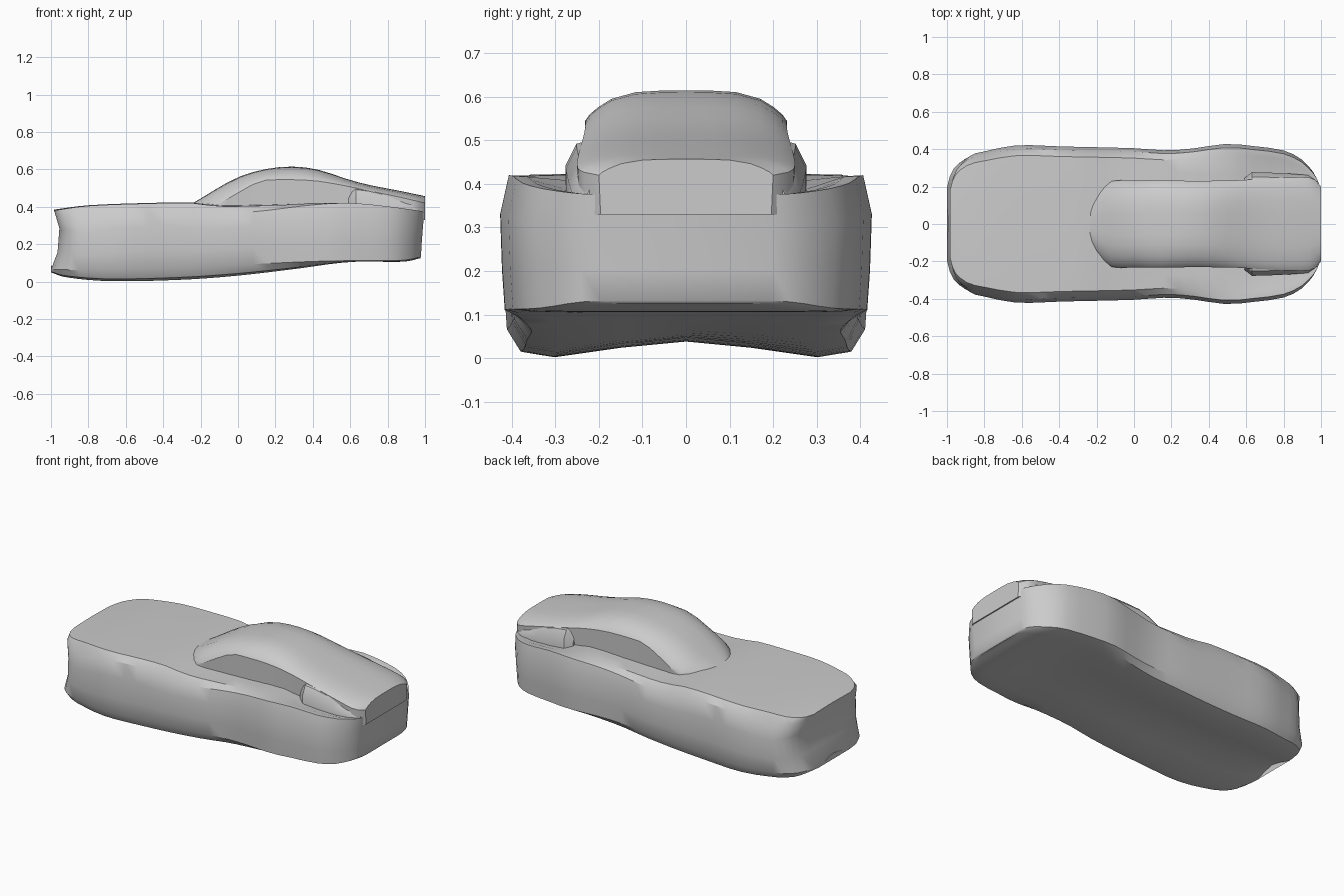
import bpy
import bmesh

if "Cube" in bpy.data.objects:
    bpy.data.objects.remove(bpy.data.objects["Cube"])


def curve(points):
    """Return a smooth function through (x, value) points."""
    n = len(points)

    def slope(i):
        a, b = points[max(i - 1, 0)], points[min(i + 1, n - 1)]
        return (b[1] - a[1]) / (b[0] - a[0])

    def f(x):
        i = 0
        while i < n - 2 and x > points[i + 1][0]:
            i += 1
        (x0, v0), (x1, v1) = points[i], points[i + 1]
        d = x1 - x0
        t = min(max((x - x0) / d, 0), 1)
        return (v0 * (1 + 2 * t) * (1 - t) ** 2 + slope(i) * d * t * (1 - t) ** 2
                + v1 * t * t * (3 - 2 * t) + slope(i + 1) * d * t * t * (t - 1))
    return f


def finish(name, bm, angle):
    bmesh.ops.recalc_face_normals(bm, faces=bm.faces)
    mesh = bpy.data.meshes.new(name)
    bm.to_mesh(mesh)
    bm.free()
    ob = bpy.data.objects.new(name, mesh)
    bpy.context.collection.objects.link(ob)
    bpy.ops.object.select_all(action='DESELECT')
    ob.select_set(True)
    bpy.context.view_layer.objects.active = ob
    bpy.ops.object.shade_smooth_by_angle(angle=angle)
    return ob


def loft(name, stations, half_section, angle=0.55):
    """Skin mirrored half sections; half sections start and end on y = 0."""
    bm = bmesh.new()
    rings = []
    for x in stations:
        half = half_section(x)
        pts = half + [(px, -y, z) for px, y, z in half[-2:0:-1]]
        rings.append([bm.verts.new(p) for p in pts])
    n = len(rings[0])
    for a, b in zip(rings, rings[1:]):
        for i in range(n):
            j = (i + 1) % n
            bm.faces.new((a[i], a[j], b[j], b[i]))
    # end caps as strips from side to side
    for r in (rings[0], rings[-1]):
        for i in range(n // 2):
            quad = [r[i], r[i + 1], r[n - i - 1], r[(n - i) % n]]
            bm.faces.new(list(dict.fromkeys(quad)))
    return finish(name, bm, angle)


# lower body: plan width, underside, sill edge, shoulder and deck lines
width = curve([(-1, .2), (-.98, .275), (-.94, .33), (-.88, .368), (-.8, .388), (-.7, .41),
               (-.6, .422), (-.4, .415), (0, .405), (.17, .394), (.3, .402), (.5, .428),
               (.65, .415), (.8, .393), (.9, .345), (.96, .285), (.985, .245), (1, .2)])
under = curve([(-1, .05), (-.93, .025), (-.7, .003), (-.3, .01), (0, .032),
               (.3, .067), (.6, .105), (.9, .107), (1, .125)])
sill = curve([(-1, .065), (-.7, .062), (0, .09), (.4, .108), (.6, .112), (.9, .115), (1, .132)])
shoulder = curve([(-1, .37), (-.9, .35), (-.8, .335), (-.65, .37), (-.4, .385), (-.15, .36),
                  (.1, .375), (.4, .41), (.6, .42), (.8, .402), (1, .375)])
deck = curve([(-1, .382), (-.8, .407), (-.5, .419), (-.25, .422), (-.1, .405), (.2, .41),
              (.5, .42), (.65, .385), (1, .37)])
crown = curve([(-1, .385), (-.8, .408), (-.5, .42), (-.25, .424), (0, .42), (1, .4)])


def body_section(x):
    w, u, s, h = width(x), under(x), sill(x), shoulder(x)
    arch = .036 * min(1, max(0, (.8 - x) / 1.1))
    nose = max(0, (-.85 - x) / .15)      # hollow front face
    tail = max(0, (x - .85) / .15)       # leaning rear face
    inner = min(.27, .72 * w)
    return [(x - .025 * tail, 0, u + arch),
            (x - .025 * tail, .36 * w, u + arch * .6),
            (x - .025 * tail, .72 * w, u),
            (x - .025 * tail, .9 * w, u + .2 * (s - u)),
            (x - .022 * tail, .975 * w, s),
            (x + .035 * nose - .018 * tail, .99 * w, s + .3 * (h - s)),
            (x + .045 * nose - .010 * tail, w, s + .72 * (h - s)),
            (x + .02 * nose - .003 * tail, .955 * w, h),
            (x + .015 * nose, .87 * w, max(h, deck(x)) - .002),
            (x + .015 * nose, inner, deck(x)),
            (x + .015 * nose, 0, crown(x))]


ends = [.8, .85, .9, .94, .965, .985, 1]
body_x = [-e for e in reversed(ends)] + [-.72 + .08 * i for i in range(19)] + ends
loft("lower_body", body_x, body_section)

# cabin: upright side panels below a domed roof running to the tail
roof = curve([(-.26, .41), (-.2, .444), (-.1, .505), (0, .558), (.13, .598), (.28, .615),
              (.42, .6), (.6, .543), (.7, .517), (.85, .488), (1, .457)])
eave = curve([(-.26, .395), (-.13, .405), (0, .475), (.12, .537), (.22, .545), (.4, .54),
              (.55, .517), (.7, .485), (.85, .455), (1, .42)])
cabin_width = curve([(-.26, .05), (-.23, .12), (-.18, .185), (-.12, .23), (0, .232), (.5, .232),
                     (.7, .242), (.88, .25), (.96, .242), (1, .2)])


def cabin_section(x):
    w, e, r = cabin_width(x), eave(x), roof(x)
    dome = [(1, 0), (.96, .2), (.87, .45), (.74, .72), (.5, .94), (.25, .99), (0, 1)]
    return ([(x, 0, .33), (x, .98 * w, .33)]
            + [(x, w * a, e + (r - e) * b) for a, b in dome])


cabin_x = [-.26, -.23, -.2, -.16, -.12] + [-.06 + .07 * i for i in range(14)] + [.9, .94, .97, 1]
loft("cabin", cabin_x, cabin_section)

# side intake pods at the rear corners of the cabin
for name, side in (("left_intake_pod", -1), ("right_intake_pod", 1)):
    bm = bmesh.new()
    rings = []
    for x, y, top in ((.59, .245, .47), (.63, .277, .492), (.7, .276, .483),
                      (.82, .27, .455), (.93, .262, .43), (.98, .235, .41)):
        pts = [(.2, .36), (y, .36), (y, top - .05), (y - .025, top), (.2, top + .015)]
        rings.append([bm.verts.new((x, side * a, z)) for a, z in pts])
    for a, b in zip(rings, rings[1:]):
        for i in range(5):
            bm.faces.new((a[i], a[(i + 1) % 5], b[(i + 1) % 5], b[i]))
    bm.faces.new(rings[0])
    bm.faces.new(rings[-1])
    finish(name, bm, .5)
